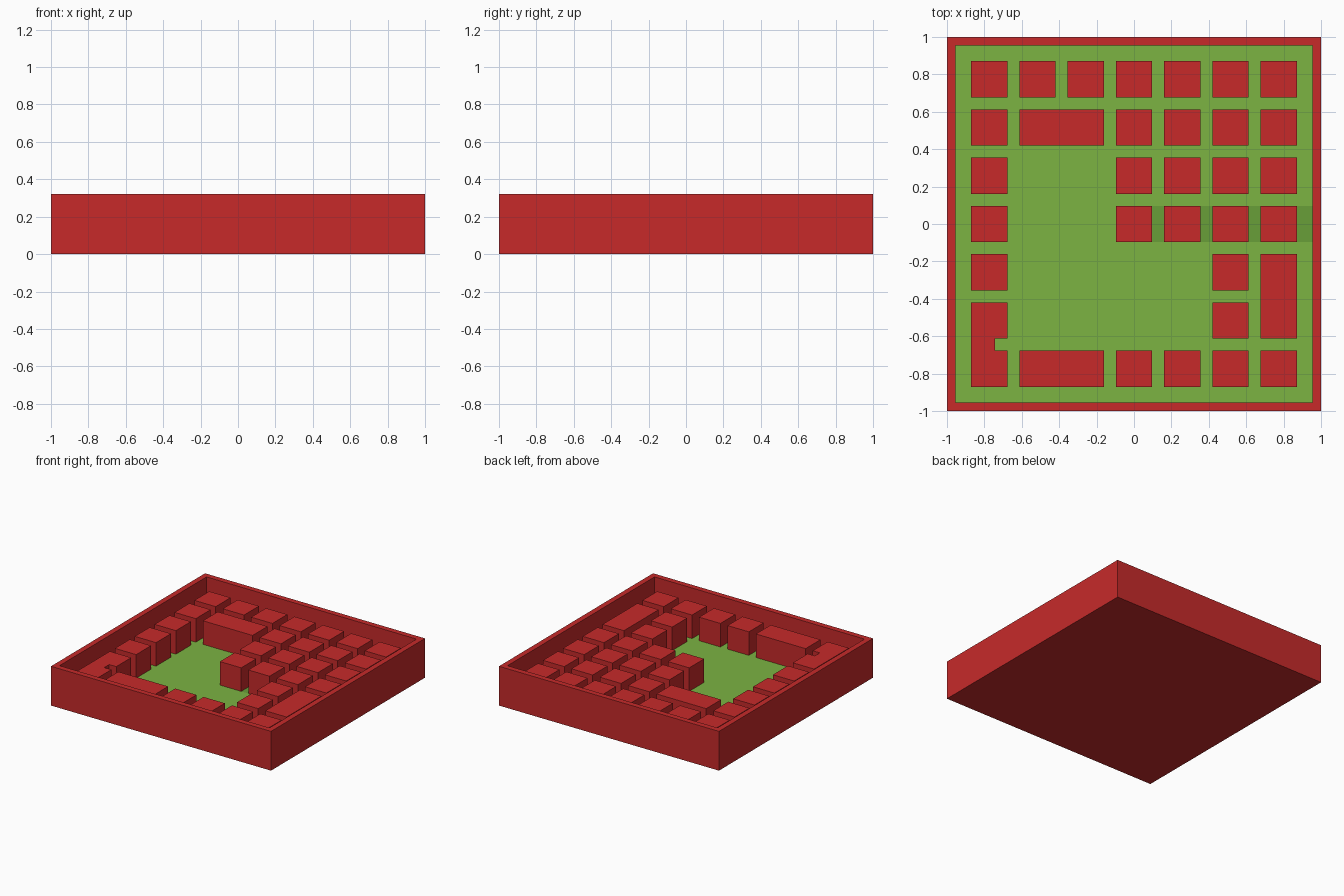
import bpy, bmesh
from mathutils import Vector

if "Cube" in bpy.data.objects:
    bpy.data.objects.remove(bpy.data.objects["Cube"])

U = 2 / 31            # one grid cell
FLOOR, BLOCK_TOP, RIM = U, 4 * U, 5 * U


def material(name, rgb):
    m = bpy.data.materials.new(name)
    lin = [((c / 255 + 0.055) / 1.055) ** 2.4 for c in rgb]
    m.diffuse_color = (*lin, 1)
    m.use_nodes = True
    m.node_tree.nodes["Principled BSDF"].inputs["Base Color"].default_value = m.diffuse_color
    return m


red = material("brick red", (199, 42, 42))
green = material("grass green", (124, 179, 66))
dark_green = material("dark green", (104, 159, 56))


def finish(name, bm, mats):
    bmesh.ops.recalc_face_normals(bm, faces=bm.faces)
    mesh = bpy.data.meshes.new(name)
    bm.to_mesh(mesh)
    bm.free()
    for m in mats:
        mesh.materials.append(m)
    ob = bpy.data.objects.new(name, mesh)
    bpy.context.collection.objects.link(ob)


# Tray: a slab whose top is inset for the rim and sunk to the floor
bm = bmesh.new()
bmesh.ops.create_cube(bm, size=1)
for v in bm.verts:
    v.co = Vector((v.co.x * 2, v.co.y * 2, (v.co.z + 0.5) * RIM))
bm.normal_update()
top = next(f for f in bm.faces if f.normal.z > 0.9)
bmesh.ops.inset_region(bm, faces=[top], thickness=U)
down = bmesh.ops.extrude_discrete_faces(bm, faces=[top])["faces"][0]
for v in down.verts:
    v.co.z = FLOOR


def floor_faces():
    return [f for f in bm.faces if all(abs(v.co.z - FLOOR) < 1e-5 for v in f.verts)]


# Floor: cut out the darker strip running to the right wall
for co, no in (((0, 1.5 * U, 0), (0, 1, 0)), ((0, -1.5 * U, 0), (0, 1, 0)),
               ((1.5 * U, 0, 0), (1, 0, 0))):
    fs = floor_faces()
    geom = set(fs) | {e for f in fs for e in f.edges} | {v for f in fs for v in f.verts}
    bmesh.ops.bisect_plane(bm, geom=list(geom), plane_co=co, plane_no=no)
for f in floor_faces():
    c = f.calc_center_median()
    f.material_index = 2 if abs(c.y) < 1.5 * U and c.x > 1.5 * U else 1
finish("tray", bm, [red, green, dark_green])


# Blocks: 3-cell squares on a 7 x 7 layout with 1-cell lanes, given in cells
def prism(name, cells):
    bm = bmesh.new()
    vs = [bm.verts.new((-1 + x * U, -1 + y * U, FLOOR)) for x, y in cells]
    base = bm.faces.new(vs)
    ext = bmesh.ops.extrude_face_region(bm, geom=[base], use_keep_orig=True)["geom"]
    for v in ext:
        if isinstance(v, bmesh.types.BMVert):
            v.co.z = BLOCK_TOP
    finish(name, bm, [red])


def block(i, j, ni=1, nj=1):
    x0, y0 = 2 + 4 * i, 2 + 4 * j
    x1, y1 = x0 + 4 * ni - 1, y0 + 4 * nj - 1
    prism(f"block_{i}_{j}", [(x0, y0), (x1, y0), (x1, y1), (x0, y1)])


# Single blocks, rows from front to back
rows = [(3, 4, 5, 6), (5,), (0, 5), (0, 3, 4, 5, 6), (0, 3, 4, 5, 6),
        (0, 3, 4, 5, 6), range(7)]
for j, cols in enumerate(rows):
    for i in cols:
        block(i, j)

# Double-length blocks
block(1, 0, ni=2)
block(1, 5, ni=2)
block(6, 1, nj=2)

# Front left pair joined by a narrow bridge
prism("bridged_block", [(2, 2), (5, 2), (5, 5), (4, 5), (4, 6), (5, 6), (5, 9), (2, 9)])
